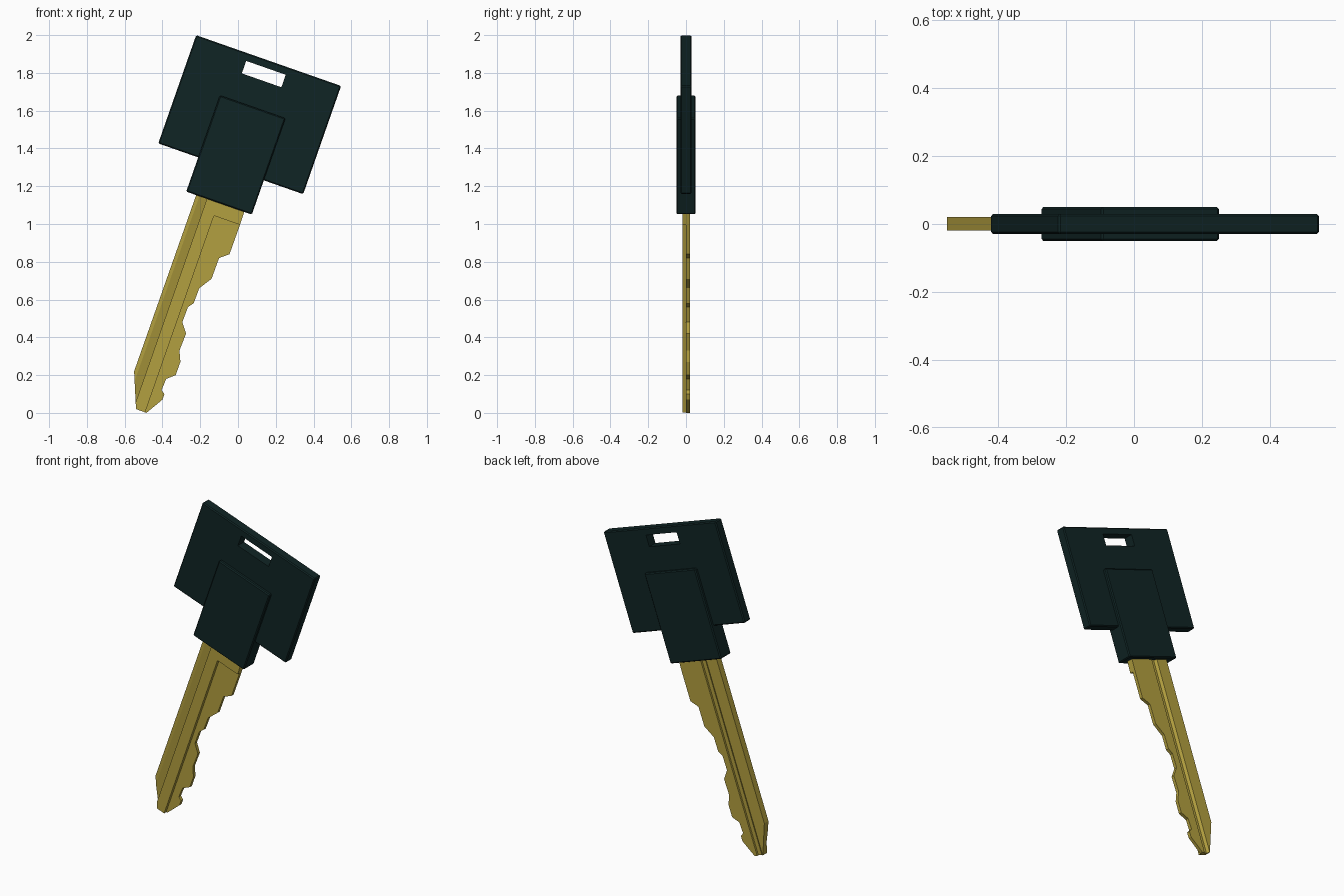
import bpy, bmesh, math

if "Cube" in bpy.data.objects:
    bpy.data.objects.remove(bpy.data.objects["Cube"])

TILT = math.radians(19.3)
C, S = math.cos(TILT), math.sin(TILT)


def material(name, rgb):
    m = bpy.data.materials.new(name)
    m.diffuse_color = (*rgb, 1)
    m.use_nodes = True
    m.node_tree.nodes["Principled BSDF"].inputs["Base Color"].default_value = m.diffuse_color
    return m


def world(u, v):
    """Key-aligned coordinates (u across, v along) to world x, z."""
    return (u * C + v * S, -u * S + v * C)


def rect(u0, u1, v0, v1):
    return [world(u0, v0), world(u1, v0), world(u1, v1), world(u0, v1)]


def loft(name, end_a, end_b, mat=None):
    """Solid between two matching rings of 3D points."""
    bm = bmesh.new()
    a = [bm.verts.new(p) for p in end_a]
    b = [bm.verts.new(p) for p in end_b]
    bm.faces.new(a)
    bm.faces.new(b[::-1])
    for i in range(len(a)):
        j = (i + 1) % len(a)
        bm.faces.new((a[j], a[i], b[i], b[j]))
    bmesh.ops.recalc_face_normals(bm, faces=bm.faces)
    me = bpy.data.meshes.new(name)
    bm.to_mesh(me)
    bm.free()
    ob = bpy.data.objects.new(name, me)
    bpy.context.collection.objects.link(ob)
    if mat:
        me.materials.append(mat)
    return ob


def plate(name, outline, y0, y1, mat=None):
    return loft(name, [(x, y0, z) for x, z in outline],
                [(x, y1, z) for x, z in outline], mat)


def bar(name, section, v0, v1):
    """Bar along the key from a (u, y) cross-section."""
    def ring(v):
        return [(world(u, v)[0], y, world(u, v)[1]) for u, y in section]
    return loft(name, ring(v0), ring(v1))


def apply(ob, kind, **props):
    mod = ob.modifiers.new(kind.lower(), kind)
    for k, val in props.items():
        setattr(mod, k, val)
    bpy.context.view_layer.objects.active = ob
    bpy.ops.object.modifier_apply(modifier=mod.name)


def cut(ob, cutter):
    apply(ob, 'BOOLEAN', object=cutter, operation='DIFFERENCE', solver='EXACT')
    bpy.data.objects.remove(cutter)


plastic = material("dark green plastic", (0.005, 0.018, 0.018))
brass = material("brass", (0.45, 0.35, 0.05))

# Head with the keyring slot
head = plate("head", rect(-0.870, -0.057, 1.207, 1.814), -0.03, 0.03, plastic)
apply(head, 'BEVEL', width=0.006, segments=1)
cut(head, plate("slot_cutter", rect(-0.575, -0.353, 1.703, 1.773), -0.1, 0.1))

# Thicker sleeve gripping the blade
sleeve = plate("sleeve", rect(-0.646, -0.278, 1.015, 1.555), -0.05, 0.05, plastic)
apply(sleeve, 'BEVEL', width=0.006, segments=1)

# Blade outline with teeth, in world x, z
outline = [world(-0.59, 1.08), (-0.55, 0.22), (-0.54, 0.02), (-0.485, 0),
           (-0.40, 0.07), (-0.39, 0.1), (-0.405, 0.12), (-0.38, 0.18),
           (-0.33, 0.2), (-0.305, 0.27), (-0.31, 0.33), (-0.275, 0.42),
           (-0.295, 0.48), (-0.265, 0.56), (-0.235, 0.58), (-0.205, 0.66),
           (-0.14, 0.71), (-0.1, 0.82), (-0.045, 0.84), (0.012, 1.0),
           world(-0.322, 1.08)]
blade = plate("blade", outline, -0.019, 0.021, brass)

# Thinned toothed side, front groove and back groove
cut(blade, bar("tooth_recess", [(-0.465, -0.1), (0.2, -0.1), (0.2, 0.001),
                                (-0.465, 0.001)], -0.4, 0.943))
cut(blade, bar("front_groove", [(-0.572, -0.03), (-0.572, -0.019), (-0.53, -0.006),
                                (-0.53, -0.03)], -0.4, 1.2))
cut(blade, bar("back_groove", [(-0.515, 0.03), (-0.515, 0.021), (-0.50, 0.009),
                               (-0.475, 0.009), (-0.475, 0.03)], -0.4, 1.2))
